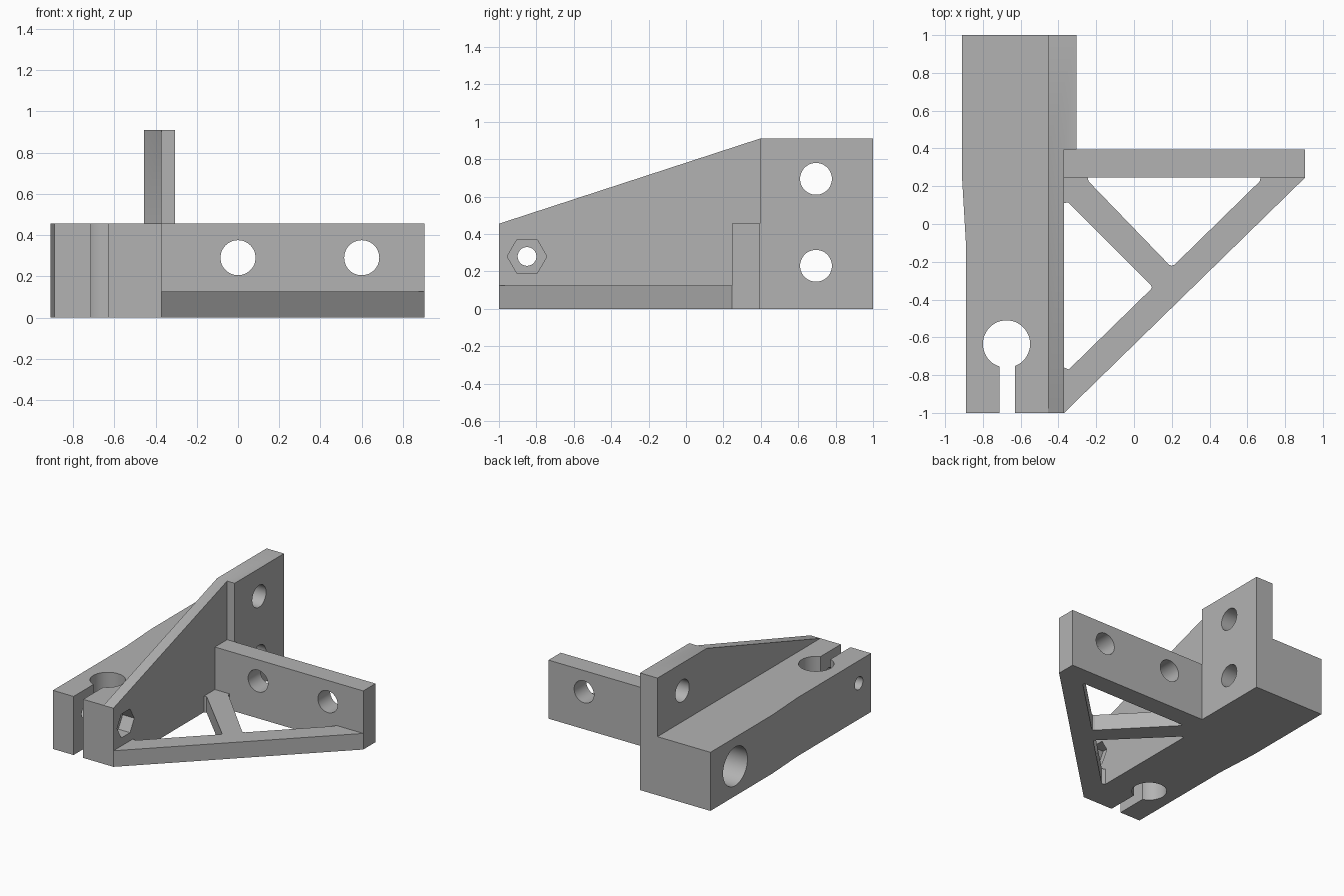
import bpy, bmesh, math
from mathutils import Matrix, Vector

if "Cube" in bpy.data.objects:
    bpy.data.objects.remove(bpy.data.objects["Cube"])

grey = bpy.data.materials.new("plastic grey")
grey.diffuse_color = (0.45, 0.45, 0.45, 1)
grey.use_nodes = True
grey.node_tree.nodes["Principled BSDF"].inputs["Base Color"].default_value = grey.diffuse_color

# columns: where the profile's u, v and the extrusion axis point
AXES = {"z": ((1, 0, 0), (0, 1, 0), (0, 0, 1)),
        "x": ((0, 1, 0), (0, 0, 1), (1, 0, 0)),
        "y": ((1, 0, 0), (0, 0, 1), (0, 1, 0))}


def prism(name, axis, pts, lo, hi):
    """Extrude a 2D profile along an axis from lo to hi."""
    u, v, w = (Vector(a) for a in AXES[axis])
    bm = bmesh.new()
    face = bm.faces.new([bm.verts.new(u * a + v * b + w * lo) for a, b in pts])
    new = bmesh.ops.extrude_face_region(bm, geom=[face])["geom"]
    bmesh.ops.translate(bm, vec=w * (hi - lo),
                        verts=[g for g in new if isinstance(g, bmesh.types.BMVert)])
    bmesh.ops.recalc_face_normals(bm, faces=bm.faces)
    me = bpy.data.meshes.new(name)
    bm.to_mesh(me)
    bm.free()
    me.materials.append(grey)
    ob = bpy.data.objects.new(name, me)
    bpy.context.collection.objects.link(ob)
    return ob


def rect(a0, b0, a1, b1):
    return [(a0, b0), (a1, b0), (a1, b1), (a0, b1)]


def ring(a, b, r, n=48):
    return [(a + r * math.cos(2 * math.pi * i / n), b + r * math.sin(2 * math.pi * i / n))
            for i in range(n)]


def combine(target, tool, operation):
    mod = target.modifiers.new(operation, "BOOLEAN")
    mod.operation, mod.solver, mod.object = operation, "EXACT", tool
    bpy.context.view_layer.objects.active = target
    bpy.ops.object.modifier_apply(modifier=mod.name)
    bpy.data.objects.remove(tool, do_unlink=True)


# main block with slightly narrowed front
bracket = prism("axis_bracket", "z", [(-0.89, -1), (-0.42, -1), (-0.42, 1), (-0.91, 1),
                                      (-0.91, 0.24), (-0.89, -0.1)], 0, 0.455)

# sloping wall, thick rear mount, side plate, triangular floor frame
parts = [
    prism("sloping_wall", "x", [(-1, 0), (0.395, 0), (0.395, 0.91), (-1, 0.455)], -0.455, -0.37),
    prism("rear_mount", "x", rect(0.395, 0, 1, 0.91), -0.455, -0.305),
    prism("side_plate", "y", rect(-0.40, 0, 0.905, 0.455), 0.245, 0.395),
    prism("floor_frame", "z", [(-0.40, -1), (-0.37, -1), (0.905, 0.245), (0.905, 0.3),
                               (-0.40, 0.3)], 0, 0.125),
]
for p in parts:
    combine(bracket, p, "UNION")

# openings
cuts = [
    prism("frame_window_rear", "z", [(-0.245, 0.245), (-0.24, 0.225), (0.185, -0.215), (0.2, -0.222),
                                     (0.215, -0.215), (0.665, 0.225), (0.67, 0.245)], -0.1, 0.2),
    prism("frame_window_front", "z", [(-0.37, 0.11), (-0.35, 0.115), (0.09, -0.325), (0.095, -0.335),
                                      (0.09, -0.345), (-0.345, -0.77), (-0.37, -0.76)], -0.1, 0.2),
    prism("rod_hole", "z", ring(-0.675, -0.635, 0.125), -0.1, 0.6),
    prism("clamp_slot", "z", rect(-0.713, -1.1, -0.63, -0.66), -0.1, 0.6),
    prism("clamp_screw_hole", "x", ring(-0.85, 0.28, 0.05), -1, -0.2),
    prism("nut_trap", "x", ring(-0.85, 0.28, 0.106, 6), -0.47, -0.2),
    prism("screw_head_bore", "x", ring(0.695, 0.23, 0.15), -1, -0.455),
]
for z in (0.23, 0.695):
    cuts.append(prism("mount_hole", "x", ring(0.695, z, 0.085), -0.6, -0.2))
for x in (0, 0.6):
    cuts.append(prism("plate_hole", "y", ring(x, 0.29, 0.085), 0.1, 0.6))
for c in cuts:
    combine(bracket, c, "DIFFERENCE")

# crisp edges, smooth bores
bpy.ops.object.select_all(action="DESELECT")
bracket.select_set(True)
bpy.context.view_layer.objects.active = bracket
bpy.ops.object.shade_smooth_by_angle(angle=math.radians(20))
